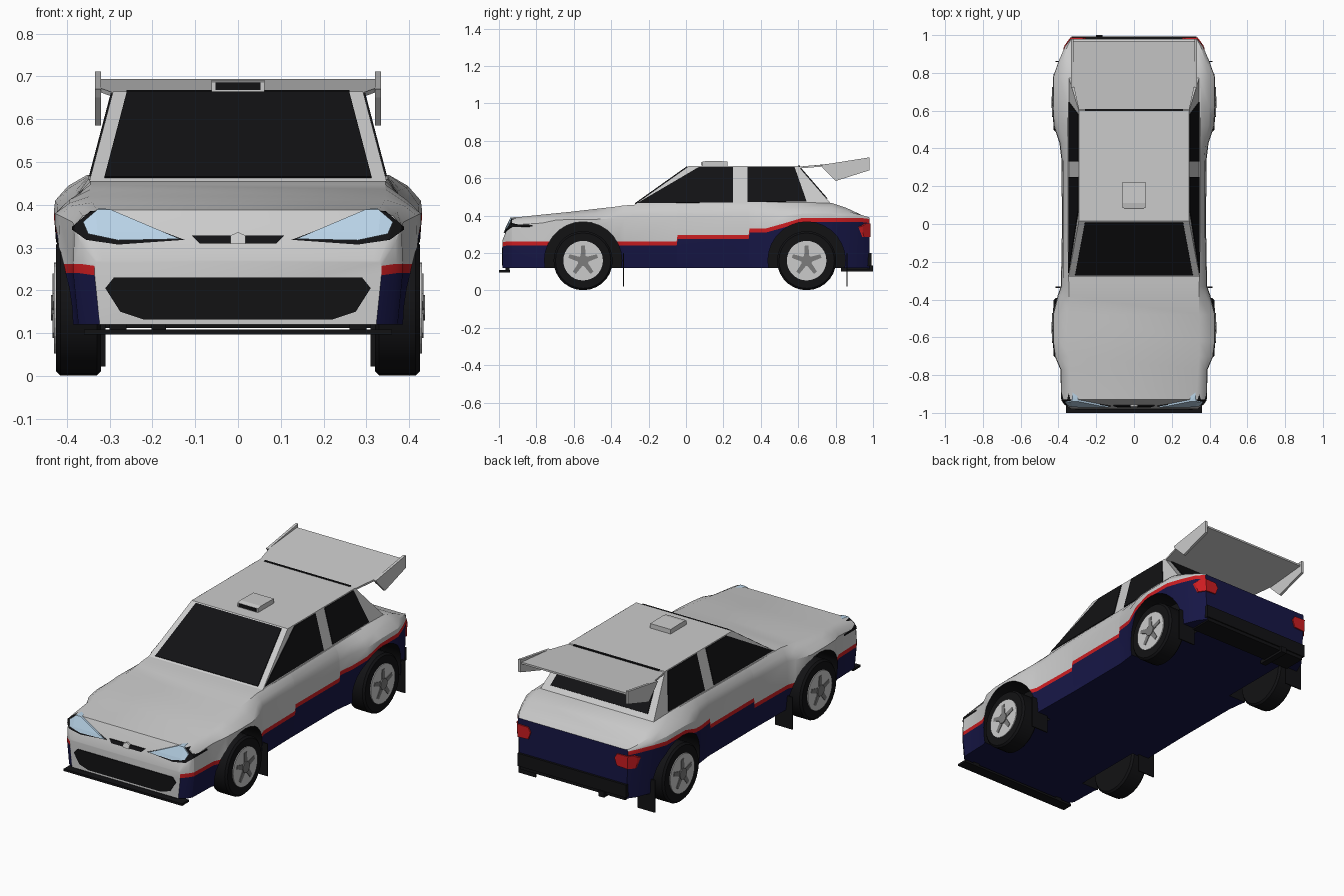
import bpy, bmesh, math
from mathutils import Vector

if "Cube" in bpy.data.objects:
    bpy.data.objects.remove(bpy.data.objects["Cube"])


def material(name, rgb):
    m = bpy.data.materials.new(name)
    m.diffuse_color = (*rgb, 1)
    m.use_nodes = True
    m.node_tree.nodes["Principled BSDF"].inputs["Base Color"].default_value = m.diffuse_color
    return m


WHITE = material("white_paint", (0.8, 0.8, 0.78))
BLUE = material("navy_paint", (0.008, 0.008, 0.06))
RED = material("red_paint", (0.6, 0.012, 0.015))
BLACK = material("black", (0.006, 0.006, 0.007))
LAMP = material("lamp_glass", (0.48, 0.65, 0.8))
SPOKE = material("spoke_grey", (0.2, 0.2, 0.2))


def finish(name, bm, mats=()):
    bmesh.ops.recalc_face_normals(bm, faces=bm.faces[:])
    me = bpy.data.meshes.new(name)
    bm.to_mesh(me)
    bm.free()
    for m in mats:
        me.materials.append(m)
    ob = bpy.data.objects.new(name, me)
    bpy.context.collection.objects.link(ob)
    return ob


def slab(name, pts, vec, mat=None):
    """Solid made by pushing a 3D polygon along a vector."""
    bm = bmesh.new()
    lo = [bm.verts.new(p) for p in pts]
    hi = [bm.verts.new(Vector(p) + Vector(vec)) for p in pts]
    n = len(pts)
    bm.faces.new(lo)
    bm.faces.new(hi)
    for i in range(n):
        bm.faces.new((lo[i], lo[(i + 1) % n], hi[(i + 1) % n], hi[i]))
    return finish(name, bm, [mat] if mat else [])


def box(name, x, y, z, mat=None):
    pts = [(x[0], y[0], z[0]), (x[1], y[0], z[0]), (x[1], y[1], z[0]), (x[0], y[1], z[0])]
    return slab(name, pts, (0, 0, z[1] - z[0]), mat)


def bake_boolean(ob, other, op):
    mod = ob.modifiers.new("cut", 'BOOLEAN')
    mod.object, mod.operation, mod.solver = other, op, 'EXACT'
    dg = bpy.context.evaluated_depsgraph_get()
    me = bpy.data.meshes.new_from_object(ob.evaluated_get(dg))
    ob.modifiers.clear()
    ob.data = me


def smooth(ob, angle):
    ob.data.polygons.foreach_set("use_smooth", [True] * len(ob.data.polygons))
    ob.data.set_sharp_from_angle(angle=math.radians(angle))


def ring(x, y, z, r, n=28):
    return [(x, y + r * math.sin(2 * math.pi * i / n), z + r * math.cos(2 * math.pi * i / n))
            for i in range(n)]


# Lower body: sections of (y, half width, blue top, shoulder z, top z, top half width)
STATIONS = [
    (-.98, .335, .235, .265, .27, .315), (-.955, .37, .24, .31, .335, .325),
    (-.93, .385, .24, .35, .388, .33), (-.77, .39, .24, .36, .405, .34),
    (-.70, .42, .24, .375, .412, .345), (-.62, .43, .24, .38, .42, .345),
    (-.48, .43, .24, .38, .436, .345), (-.38, .405, .24, .385, .447, .345),
    (-.33, .387, .24, .39, .455, .345), (-.05, .382, .24, .39, .46, .35),
    (-.045, .382, .275, .39, .46, .35), (.335, .383, .275, .39, .465, .35),
    (.34, .384, .31, .39, .465, .35), (.43, .395, .31, .395, .467, .35),
    (.52, .425, .335, .40, .47, .352), (.62, .43, .365, .41, .47, .352),
    (.78, .428, .365, .41, .467, .35), (.86, .40, .365, .40, .44, .345),
    (.94, .365, .365, .395, .402, .33), (.98, .335, .36, .385, .388, .315)]
bm = bmesh.new()
loops = []
for y, w, blue, sh, top, tx in STATIONS:
    half = [(w - .012, .12), (w, blue), (w, blue + .022), (w - .003, sh),
            ((w + tx) / 2 + .006, (sh + top) / 2 + .004), (tx, top)]
    loops.append([bm.verts.new((x, y, z)) for x, z in half]
                 + [bm.verts.new((-x, y, z)) for x, z in reversed(half)])
paint = [1, 2, 0, 0, 0, 0, 0, 0, 0, 2, 1, 1]
for a, b in zip(loops, loops[1:]):
    for i in range(12):
        j = (i + 1) % 12
        bm.faces.new((a[i], a[j], b[j], b[i])).material_index = paint[i]
bm.faces.new(loops[0])
bm.faces.new(loops[-1]).material_index = 1
body = finish("body", bm, [WHITE, BLUE, RED, BLACK])


# Flush panels: a polygon in x, z wrapped onto the front or rear of the body
def flush(name, pts, y0, y1, mat, grow):
    ob = slab(name, [(x, y0, z) for x, z in pts], (0, y1 - y0, 0), mat)
    skin = bpy.data.objects.new("skin_helper", shell)
    bpy.context.collection.objects.link(skin)
    skin.scale = (grow,) * 3
    skin.location.z = .25 * (1 - grow)
    bake_boolean(ob, skin, 'INTERSECT')
    bpy.data.objects.remove(skin)
    ob.data.materials.clear()
    ob.data.polygons.foreach_set("material_index", [0] * len(ob.data.polygons))
    ob.data.materials.append(mat)


shell = body.data.copy()
flush("lower_grille", [(-.29, .23), (.29, .23), (.31, .205), (.275, .15), (.22, .132),
                       (-.22, .132), (-.275, .15), (-.31, .205)], -1.1, -.9, BLACK, 1.004)
flush("upper_grille", [(-.108, .328), (.108, .328), (.09, .31), (-.09, .31)], -1.1, -.9, BLACK, 1.006)
flush("grille_centre", [(-.018, .328), (0, .336), (.018, .328), (.018, .308), (-.018, .308)],
      -1.1, -.9, WHITE, 1.01)
for s, side in ((1, "right"), (-1, "left")):
    def m(pts):
        return [(s * x, z) for x, z in pts]
    flush("headlight_frame_" + side, m([(.125, .318), (.30, .385), (.345, .385), (.392, .345),
                                        (.355, .318), (.28, .307)]), -1.1, -.82, BLACK, 1.004)
    flush("headlight_" + side, m([(.135, .32), (.30, .39), (.325, .392), (.362, .36), (.35, .332),
                                  (.28, .317)]), -1.1, -.82, LAMP, 1.01)
    flush("tail_light_" + side, m([(.255, .33), (.27, .29), (.36, .285), (.372, .34), (.355, .357),
                                   (.27, .355)]), .92, 1.1, RED, 1.007)

# Wheel arches cut out of the body
AXLES = ((-.55, "front"), (.645, "rear"))
for y, end in AXLES:
    for s in (1, -1):
        cut = slab("arch_cutter", ring(s * .28, y, .16, .207), (s * .4, 0, 0))
        for mt in (WHITE, BLUE, RED, BLACK):
            cut.data.materials.append(mt)
        cut.data.polygons.foreach_set("material_index", [3] * len(cut.data.polygons))
        bake_boolean(body, cut, 'DIFFERENCE')
        bpy.data.objects.remove(cut)
smooth(body, 28)

# Cabin
bm = bmesh.new()
low = [bm.verts.new(p) for p in ((-.348, -.285, .452), (.348, -.285, .452), (.348, .785, .452), (-.348, .785, .452))]
high = [bm.verts.new(p) for p in ((-.292, .015, .665), (.292, .015, .665), (.292, .6, .665), (-.292, .6, .665))]
bm.faces.new(low)
bm.faces.new(high)
for i in range(4):
    j = (i + 1) % 4
    bm.faces.new((low[i], low[j], high[j], high[i]))
finish("cabin", bm, [WHITE])


def slope(z, a, b):
    return a + (b - a) * (z - .452) / .213


# Glass
front = [(-.312, .462), (.312, .462), (.26, .66), (-.26, .66)]
slab("windscreen", [(x, slope(z, -.285, .015), z) for x, z in front], (0, -.003, .004), BLACK)
back = [(-.295, .49), (.295, .49), (.26, .655), (-.26, .655)]
slab("rear_window", [(x, slope(z, .785, .6), z) for x, z in back], (0, .004, .003), BLACK)
windows = {"front_window": [(-.26, .466), (.07, .66), (.25, .66), (.25, .47)],
           "rear_side_window": [(.33, .472), (.33, .66), (.58, .66), (.645, .475)]}
for s in (1, -1):
    for name, pts in windows.items():
        slab(name, [(s * slope(z, .348, .292), y, z) for y, z in pts], (s * .004, 0, .001), BLACK)

# Roof vent
slab("roof_vent", [(-.062, y, z) for y, z in ((.085, .66), (.085, .687), (.11, .692), (.222, .69), (.222, .66))],
     (.124, 0, 0), WHITE)
box("roof_vent_opening", (-.053, .053), (.082, .09), (.668, .686), BLACK)

# Rear wing with end plates
slab("wing", [(-.292, .605, .652), (.292, .605, .652), (.32, .73, .662), (.325, .97, .684),
              (-.325, .97, .684), (-.32, .73, .662)], (0, 0, .01), WHITE)
box("wing_gap", (-.26, .26), (.598, .61), (.655, .668), BLACK)
for s in (1, -1):
    slab("wing_end_plate", [(s * .32, y, z) for y, z in
                            ((.72, .67), (.98, .711), (.98, .642), (.80, .585), (.735, .65))],
         (s * .014, 0, 0), WHITE)

# Wheels: tyre, rim, spokes and hub
for y, end in AXLES:
    for s in (1, -1):
        bm = bmesh.new()
        prof = [(.32, .10), (.32, .148), (.33, .158), (.415, .158), (.425, .148), (.425, .10)]
        rows = [[bm.verts.new(p) for p in ring(s * x, y, .159, r)] for x, r in prof]
        for a, b in zip(rows, rows[1:]):
            for i in range(28):
                j = (i + 1) % 28
                bm.faces.new((a[i], a[j], b[j], b[i]))
        bm.faces.new(rows[0])
        bm.faces.new(rows[-1])
        smooth(finish(end + "_tyre", bm, [BLACK]), 35)
        slab(end + "_rim", ring(s * .40, y, .159, .106), (s * .03, 0, 0), WHITE)
        for k in range(5):
            t = 2 * math.pi * k / 5
            u, v = Vector((0, math.sin(t), math.cos(t))), Vector((0, math.cos(t), -math.sin(t)))
            c = Vector((s * .428, y, .159))
            slab(end + "_spoke", [c + v * .015, c + u * .08 + v * .01, c + u * .08 - v * .01, c - v * .015],
                 (s * .005, 0, 0), SPOKE)
        slab(end + "_hub", ring(s * .428, y, .159, .03, 12), (s * .009, 0, 0), SPOKE)

# Mud flaps
for y, z, end in ((-.335, .2, "front"), (.86, .2, "rear")):
    for s in (1, -1):
        box(end + "_mud_flap", sorted((s * .31, s * .415)), (y - .003, y + .003), (.022, z), BLACK)

# Splitter, rear bumper and exhaust
slab("front_splitter", [(-.36, -1, .097), (.36, -1, .097), (.36, -.94, .097), (-.36, -.94, .097)],
     (0, 0, .012), BLACK)
for x in (-.28, .28):
    box("splitter_mount", (x - .02, x + .02), (-.965, -.945), (.105, .125), BLACK)
box("rear_bumper", (-.33, .33), (.965, .992), (.13, .2), BLACK)
box("rear_undertray", (-.32, .32), (.86, .985), (.112, .135), BLACK)
box("exhaust", (-.202, -.168), (.83, 1), (.1, .132), BLACK)
